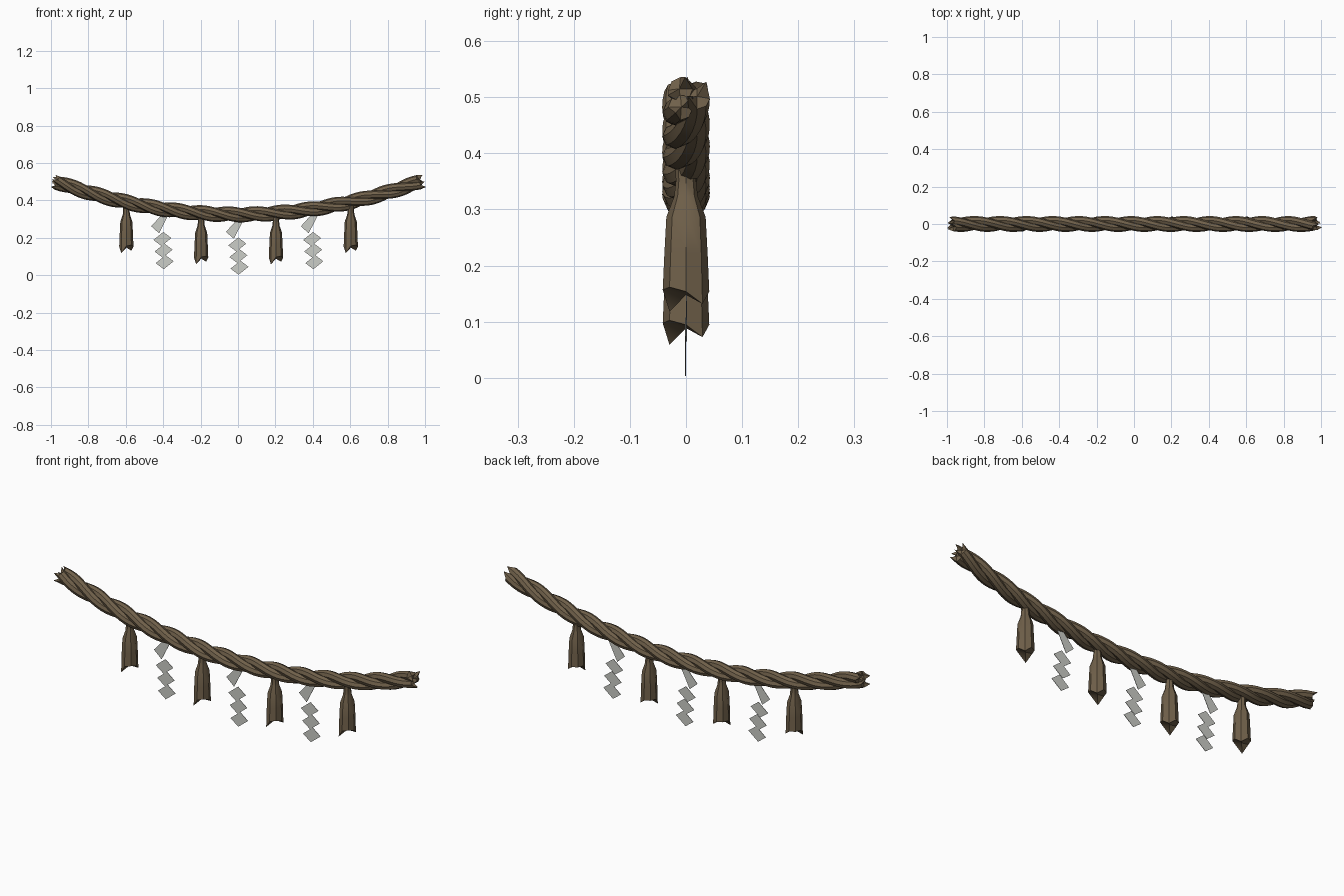
import bpy, bmesh, math
from mathutils import Vector

if "Cube" in bpy.data.objects:
    bpy.data.objects.remove(bpy.data.objects["Cube"])


def material(name, col):
    m = bpy.data.materials.new(name)
    m.diffuse_color = (*col, 1)
    m.use_nodes = True
    m.node_tree.nodes["Principled BSDF"].inputs["Base Color"].default_value = m.diffuse_color
    return m


STRAW = material("straw brown", (0.165, 0.12, 0.07))
PAPER = material("paper white", (0.60, 0.61, 0.57))


def sag(x):
    return 0.325 + 0.185 * x * x


def finish(name, bm, mat, smooth=True):
    bmesh.ops.recalc_face_normals(bm, faces=bm.faces)
    me = bpy.data.meshes.new(name)
    bm.to_mesh(me)
    bm.free()
    me.materials.append(mat)
    ob = bpy.data.objects.new(name, me)
    bpy.context.collection.objects.link(ob)
    if smooth:
        bpy.ops.object.select_all(action='DESELECT')
        ob.select_set(True)
        bpy.context.view_layer.objects.active = ob
        bpy.ops.object.shade_smooth_by_angle(angle=math.radians(40))
    return ob


def skin(bm, rings):
    """Join rings of points into a tube closed by centre fans."""
    vs = [[bm.verts.new(p) for p in r] for r in rings]
    n = len(vs[0])
    for a, b in zip(vs, vs[1:]):
        for i in range(n):
            j = (i + 1) % n
            bm.faces.new((a[i], a[j], b[j], b[i]))
    for r in (vs[0], vs[-1]):
        c = bm.verts.new(sum((v.co for v in r), Vector()) / n)
        for i in range(n):
            bm.faces.new((r[i], r[(i + 1) % n], c))


# rope: three strands twisted around the sagging centre line
PITCH, HELIX, THICK, STEPS, SIDES = 0.42, 0.020, 0.0225, 90, 8


def strand_point(x, phase):
    slope = math.atan(0.37 * x)
    up = Vector((-math.sin(slope), 0, math.cos(slope)))
    a = 2 * math.pi * (x - 1) / PITCH + phase
    return Vector((x, 0, sag(x))) + HELIX * (math.cos(a) * Vector((0, 1, 0)) + math.sin(a) * up)


for s in range(3):
    bm = bmesh.new()
    phase = math.radians(30 + 120 * s)
    rings = []
    for k in range(STEPS + 1):
        x = -0.965 + 1.93 * k / STEPS
        c = strand_point(x, phase)
        t = (strand_point(x + 0.001, phase) - strand_point(x - 0.001, phase)).normalized()
        side = Vector((0, 1, 0)) - t * t.y
        side.normalize()
        up = t.cross(side)
        ring = []
        for i in range(SIDES):
            a = 2 * math.pi * i / SIDES
            p = c + THICK * (math.cos(a) * side + math.sin(a) * up)
            # frayed fishtail points at both ends
            if k in (0, STEPS) and i % 4 == 1:
                p += t * (0.03 if k else -0.03)
            ring.append(p)
        rings.append(ring)
    skin(bm, rings)
    finish(f"rope_strand_{s + 1}", bm, STRAW)

# straw tassels: neck, shoulder, skirt with a notched hem
HEM = [0.0, -0.022, 0.0, 0.0, 0.0, -0.036, 0.003, 0.008]
PROFILE = [(-0.01, 0.020), (-0.04, 0.018), (-0.068, 0.021), (-0.105, 0.035), (-0.17, 0.0385), (-0.238, 0.0415)]
for n, x in enumerate((-0.6, -0.2, 0.2, 0.6)):
    bm = bmesh.new()
    rings = []
    for z, r in PROFILE:
        last = z == PROFILE[-1][0]
        rings.append([Vector((x + 0.003 + 0.92 * r * math.cos(i * math.pi / 4), r * math.sin(i * math.pi / 4),
                              sag(x) + z + (HEM[i] if last else 0))) for i in range(8)])
    skin(bm, rings)
    finish(f"straw_tassel_{n + 1}", bm, STRAW)

# folded paper streamers: a tapered tab and three stepped slanted panels
TAB = [(-0.064, -0.093), (-0.022, -0.130), (0.030, -0.028), (0.002, -0.020)]
PANEL = [(-0.040, -0.290), (0.003, -0.322), (0.056, -0.280), (0.013, -0.247)]
for n, x in enumerate((-0.4, 0, 0.4)):
    bm = bmesh.new()
    shapes = [TAB] + [[(u - 0.006 * k, w + 0.062 * k) for u, w in PANEL] for k in (2, 1, 0)]
    for j, shape in enumerate(shapes):
        y = 0.0012 * (-1) ** j
        rows = [[bm.verts.new((x + u, y + d, sag(x) + w)) for u, w in shape] for d in (-0.001, 0.001)]
        bm.faces.new(rows[0])
        bm.faces.new(rows[1][::-1])
        for i in range(4):
            k = (i + 1) % 4
            bm.faces.new((rows[0][i], rows[1][i], rows[1][k], rows[0][k]))
    finish(f"paper_streamer_{n + 1}", bm, PAPER, smooth=False)
